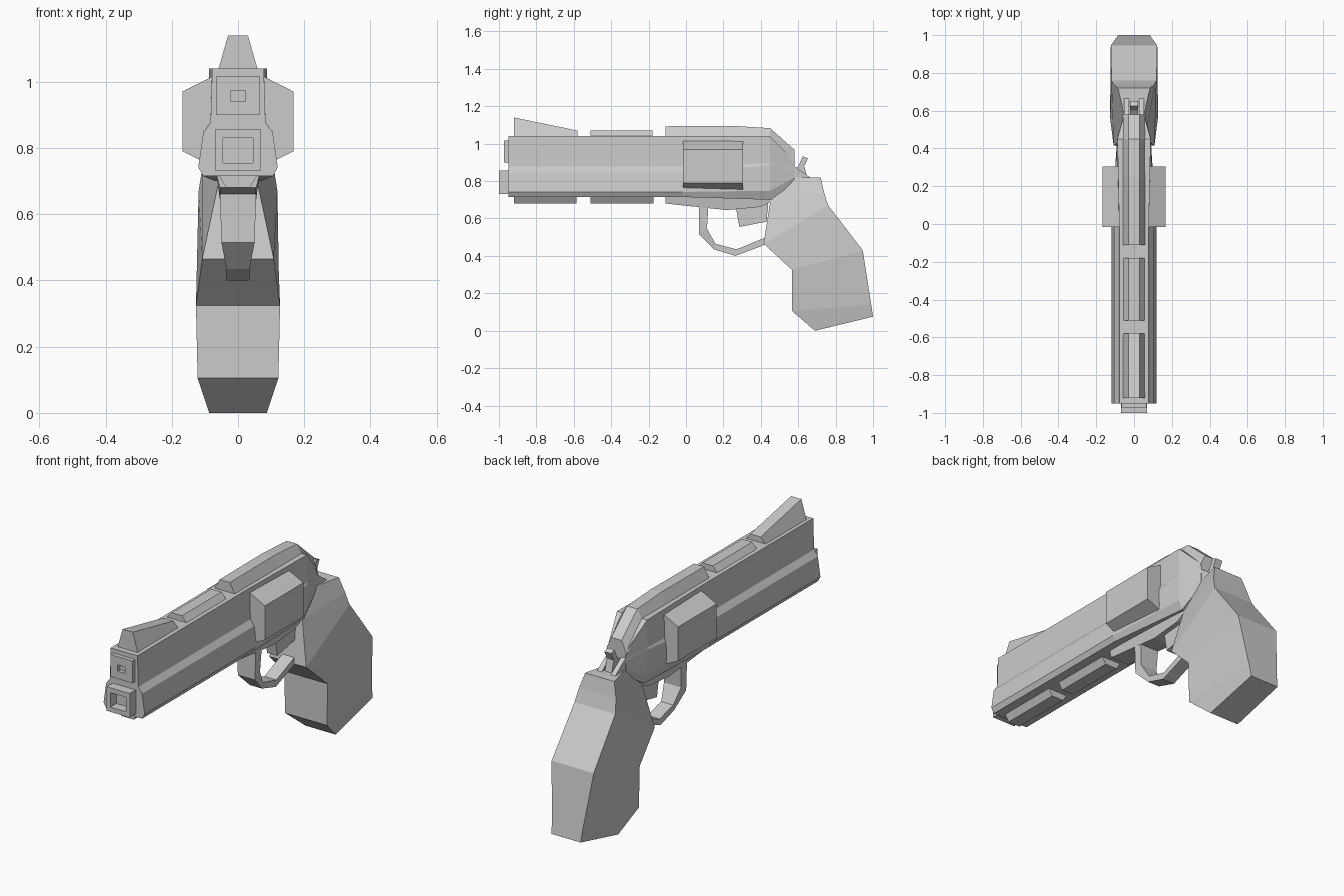
import bpy, bmesh

if "Cube" in bpy.data.objects:
    bpy.data.objects.remove(bpy.data.objects["Cube"])


def loft(name, sections):
    """Skin mirrored half-sections (lists of (x, y, z), x > 0) into a closed solid."""
    bm = bmesh.new()
    rings = []
    for half in sections:
        ring = list(half) + [(-x, y, z) for x, y, z in reversed(half)]
        rings.append([bm.verts.new(p) for p in ring])
    n = len(rings[0])
    for a, b in zip(rings, rings[1:]):
        for i in range(n):
            j = (i + 1) % n
            bm.faces.new((a[i], a[j], b[j], b[i]))
    bm.faces.new(rings[0])
    bm.faces.new(rings[-1])
    bmesh.ops.recalc_face_normals(bm, faces=bm.faces[:])
    me = bpy.data.meshes.new(name)
    bm.to_mesh(me)
    bm.free()
    ob = bpy.data.objects.new(name, me)
    bpy.context.collection.objects.link(ob)
    return ob


def prism(name, profile, x0, x1):
    """Extrude a side (y, z) profile between two x positions."""
    bm = bmesh.new()
    face = bm.faces.new([bm.verts.new((x0, y, z)) for y, z in profile])
    ext = bmesh.ops.extrude_face_region(bm, geom=[face])["geom"]
    bmesh.ops.translate(bm, vec=(x1 - x0, 0, 0),
                        verts=[v for v in ext if isinstance(v, bmesh.types.BMVert)])
    bmesh.ops.recalc_face_normals(bm, faces=bm.faces[:])
    me = bpy.data.meshes.new(name)
    bm.to_mesh(me)
    bm.free()
    ob = bpy.data.objects.new(name, me)
    bpy.context.collection.objects.link(ob)
    return ob


def at_y(y, half):
    return [(x, y, z) for x, z in half]


# Barrel housing tapering into the rear frame
barrel = [(.078, 1.04), (.083, .877), (.105, .847), (.12, .742), (.105, .715)]
loft("barrel_and_frame", [
    at_y(-.95, barrel), at_y(-.02, barrel),
    at_y(.45, [(.088, 1.04), (.089, .895), (.09, .885), (.088, .748), (.07, .70)]),
    at_y(.58, [(.052, .91), (.053, .88), (.054, .86), (.055, .82), (.05, .79)])])

# Ridges: trapezoid strips above and below the barrel, stations are (y, edge z)
def ridge(name, stations, base, wide=.06, narrow=.03):
    loft(name, [[(wide, y, b), (narrow, y, z)]
                for (y, z), b in zip(stations, base)])

ridge("front_sight", [(-.92, 1.14), (-.58, 1.07)], [1.035] * 2)
ridge("top_rail", [(-.51, 1.07), (-.18, 1.07)], [1.035] * 2)
ridge("top_strap", [(-.11, 1.093), (.25, 1.095), (.45, 1.083), (.58, .967)],
      [1.035, 1.035, 1.035, .90])
for i, y in enumerate((-.92, -.51)):
    ridge(f"lower_rail_{i + 1}", [(y, .68), (y + .335, .68)], [.72] * 2, .06, .035)
ridge("lower_frame", [(-.11, .68), (.22, .645), (.40, .662), (.46, .695)],
      [.72, .72, .74, .76], .065, .055)

# Muzzle blocks with square recesses
def muzzle(name, y, depth, w, z0, z1, hw, h0, h1):
    outer, hole = [(w, z0), (w, z1)], [(hw, h0), (hw, h1)]
    loft(name, [at_y(-.94, outer), at_y(y, outer), at_y(y, hole), at_y(y + depth, hole)])

muzzle("upper_muzzle", -.972, .02, .065, .90, 1.017, .022, .94, .974)
muzzle("lower_muzzle", -1.0, .05, .068, .73, .857, .045, .755, .831)

# Six-sided cartridge drum
drum = [(.08, 1.015), (.168, .97), (.168, .79), (.09, .752)]
loft("drum", [at_y(-.015, drum), at_y(.305, drum)])

# Grip: each loop is front (half width, y, z) then back
loft("grip", [
    [(.052, .58, .818), (.085, .72, .818)],
    [(.06, .45, .69), (.108, .738, .74)],
    [(.108, .415, .465), (.119, .76, .67)],
    [(.127, .567, .325), (.123, .945, .43)],
    [(.122, .567, .105), (.09, .99, .14)],
    [(.087, .69, 0), (.085, 1.0, .075)]])

# Trigger guard: outer and inner edge at each bend
guard = [(.055, .07, .67, .12, .67), (.05, .07, .515, .112, .545),
         (.035, .15, .435, .157, .465), (.035, .265, .40, .27, .435),
         (.035, .43, .463, .43, .50)]
loft("trigger_guard", [[(w, a, b), (w, c, d)] for w, a, b, c, d in guard])

# Trigger
prism("trigger", [(.265, .67), (.285, .555), (.43, .583), (.44, .68)], -.03, .03)

# Hammer and the two cheeks beside it
prism("hammer", [(.57, .86), (.60, .88), (.625, .932), (.652, .922), (.632, .88),
                 (.65, .81), (.57, .81)], -.02, .02)
for side, s in (("left", -1), ("right", 1)):
    prism(f"hammer_cheek_{side}", [(.57, .885), (.67, .815), (.57, .815)], s * .027, s * .053)
